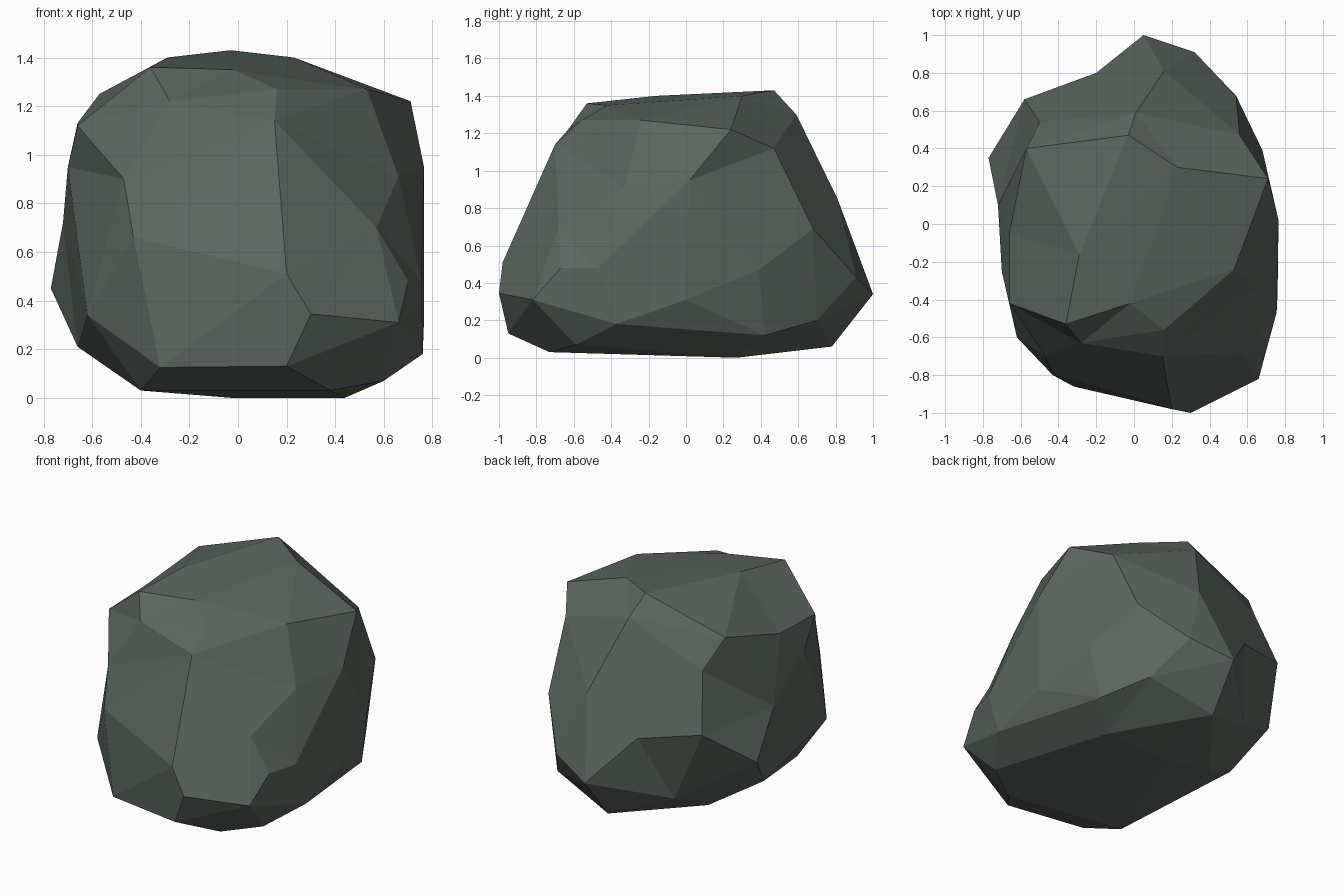
import bpy, bmesh
from mathutils import Vector

if "Cube" in bpy.data.objects:
    bpy.data.objects.remove(bpy.data.objects["Cube"])

# Main corners of the boulder, from crown to foot
CORNERS = [
    # crown
    (-.03, .47, 1.43), (.23, .30, 1.40), (-.29, -.16, 1.40), (-.36, -.53, 1.36),
    (-.02, -.42, 1.35), (.53, -.24, 1.27), (.71, .24, 1.22), (-.57, .40, 1.25),
    (.16, -.56, 1.27), (.15, -.70, 1.14), (-.28, -.63, 1.22), (-.66, -.42, 1.12),
    (-.66, -.05, 1.13), (.56, .47, 1.12), (.01, .59, 1.30), (-.50, .54, 1.06),
    # waist
    (.765, .02, .95), (.66, -.33, .91), (.57, -.68, .70), (-.70, -.25, .95),
    (.765, .0, .31), (.755, -.47, .48), (.70, -.67, .48), (.54, .68, .69),
    (.16, .81, .85), (-.58, .66, .70), (-.72, .10, .72), (-.47, -.70, .90),
    (-.43, -.80, .66), (.20, -.98, .51), (.68, .39, .47), (-.20, .80, .63),
    # foot
    (.32, .91, .43), (.05, 1.0, .34), (-.77, .35, .45), (-.62, -.60, .34),
    (.30, -1.0, .345), (.66, -.82, .31), (.76, -.37, .18), (.20, -.95, .13),
    (-.32, -.86, .125), (.46, .70, .20), (-.66, .12, .21), (-.35, .62, .20),
    (.62, .42, .12), (.60, -.59, .07),
]
# Underside corners, close to the ground
BASE = {.03: [(.38, -.73), (-.40, -.60), (-.36, .28)],
        .06: [(.03, .78)],
        0: [(-.03, .27), (.44, .27)]}
points = CORNERS + [(x, y, z) for z, spots in BASE.items() for x, y in spots]
CENTRE, HALF = Vector((0, 0, .68)), Vector((.77, 1.0, .72))


def rounded(p):
    """Puff a corner out towards a ball so the hull keeps shallow dents."""
    d = Vector(((p[i] - CENTRE[i]) / HALF[i] for i in range(3)))
    return d.normalized() * d.length ** .2


# Skin the puffed corners with a hull, then move them back to place
bm = bmesh.new()
home = bm.verts.layers.int.new("corner")
for i, p in enumerate(points):
    bm.verts.new(rounded(p))[home] = i
bmesh.ops.convex_hull(bm, input=bm.verts[:])
loose = [v for v in bm.verts if not v.link_faces]
bmesh.ops.delete(bm, geom=loose, context='VERTS')
for v in bm.verts:
    v.co = points[v[home]]
bmesh.ops.recalc_face_normals(bm, faces=bm.faces[:])

# Tidy the triangles across nearly flat facets
bmesh.ops.beautify_fill(bm, faces=bm.faces[:], edges=[
    e for e in bm.edges if e.calc_face_angle(0) < .12], method='ANGLE')
for f in bm.faces:
    f.smooth = False

mesh = bpy.data.meshes.new("boulder")
bm.to_mesh(mesh)
bm.free()

# Single stone colour
stone = bpy.data.materials.new("grey green stone")
stone.diffuse_color = (.105, .13, .112, 1)
stone.use_nodes = True
stone.node_tree.nodes["Principled BSDF"].inputs["Base Color"].default_value = stone.diffuse_color
mesh.materials.append(stone)
boulder = bpy.data.objects.new("boulder", mesh)
bpy.context.collection.objects.link(boulder)
